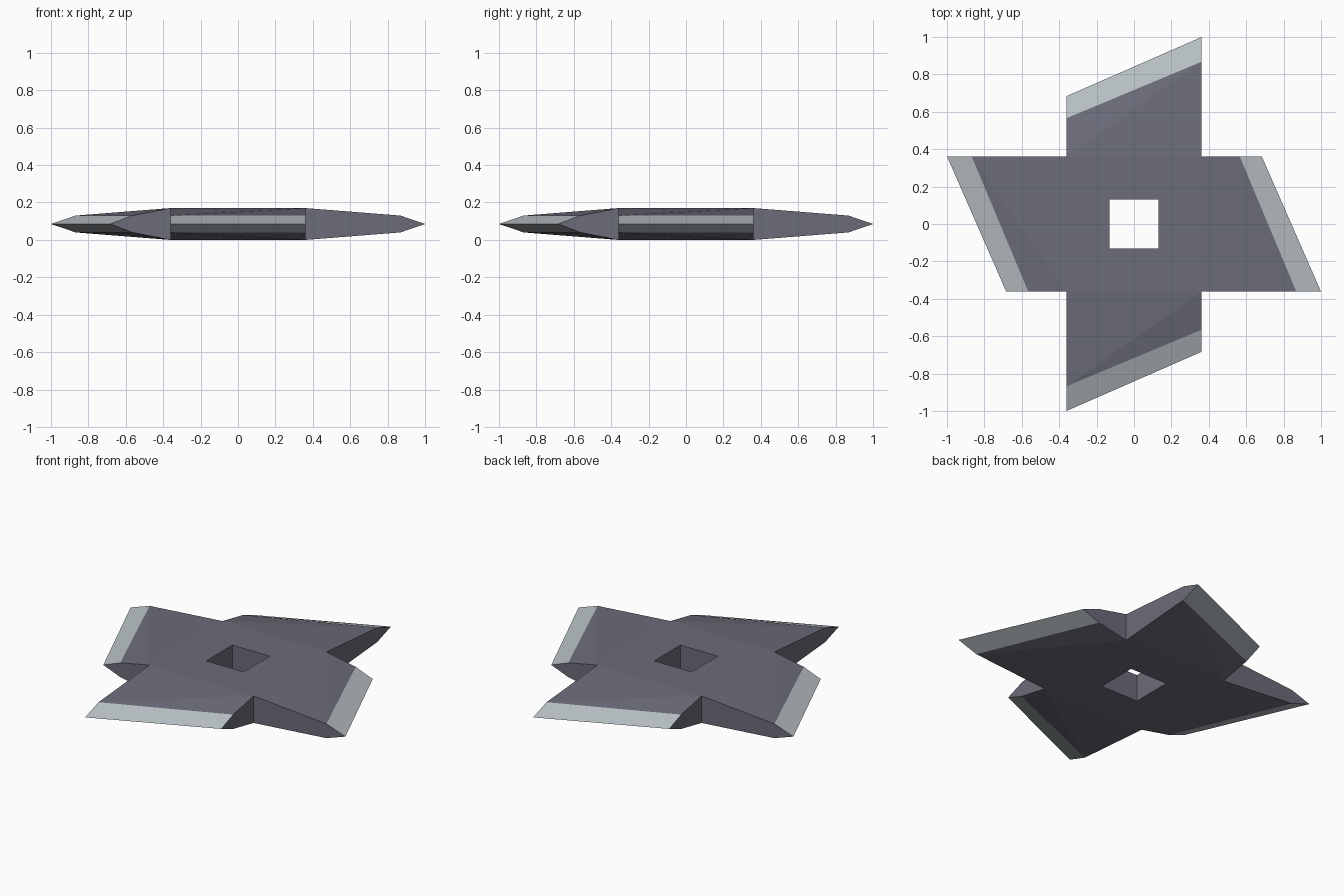
import bpy, bmesh, math
from mathutils import Vector, Matrix

if "Cube" in bpy.data.objects:
    bpy.data.objects.remove(bpy.data.objects["Cube"])

W, HOLE = 0.362, 0.13          # half blade width, half hole width
MID, CORE, EDGE = 0.085, 0.085, 0.045   # mid height, half thickness at core and bevel


def material(name, color):
    m = bpy.data.materials.new(name)
    m.diffuse_color = (*color, 1)
    m.use_nodes = True
    m.node_tree.nodes["Principled BSDF"].inputs["Base Color"].default_value = m.diffuse_color
    return m


mesh = bpy.data.meshes.new("throwing_star")
star = bpy.data.objects.new("throwing_star", mesh)
bpy.context.collection.objects.link(star)
mesh.materials.append(material("dark steel", (0.15, 0.15, 0.195)))
mesh.materials.append(material("sharpened edge", (0.47, 0.52, 0.55)))

bm = bmesh.new()


def face(points, turn, mat=0):
    f = bm.faces.new([bm.verts.new(turn @ Vector(p)) for p in points])
    f.material_index = mat


# One blade with its quarter of the core, repeated four times
for k in range(4):
    turn = Matrix.Rotation(k * math.pi / 2, 3, 'Z')
    tip_s, tip_l = (-W, 0.683, MID), (W, 1.0, MID)
    sides = {-W: [(-W, W, MID + CORE)], W: [(W, W, MID + CORE)]}
    for s in (1, -1):
        zc, ze = MID + s * CORE, MID + s * EDGE
        root_s, root_l = (-W, W, zc), (W, W, zc)
        bev_s, bev_l = (-W, 0.565, ze), (W, 0.868, ze)
        # core plate around the hole
        face([(-HOLE, HOLE, zc), (HOLE, HOLE, zc), root_l, root_s], turn)
        # tapered blade, folded along its diagonal
        face([root_s, root_l, bev_l], turn)
        face([root_s, bev_l, bev_s], turn)
        # sharpened bevel
        face([bev_s, bev_l, tip_l, tip_s], turn, 1)
    # blade flanks
    for x, b, t in ((-W, 0.565, 0.683), (W, 0.868, 1.0)):
        face([(x, W, MID + CORE), (x, b, MID + EDGE), (x, t, MID),
              (x, b, MID - EDGE), (x, W, MID - CORE)], turn)
    # hole wall
    face([(-HOLE, HOLE, 0), (HOLE, HOLE, 0),
          (HOLE, HOLE, MID + CORE), (-HOLE, HOLE, MID + CORE)], turn)

bmesh.ops.remove_doubles(bm, verts=bm.verts, dist=0.0005)
bmesh.ops.recalc_face_normals(bm, faces=bm.faces)
bm.to_mesh(mesh)
bm.free()
